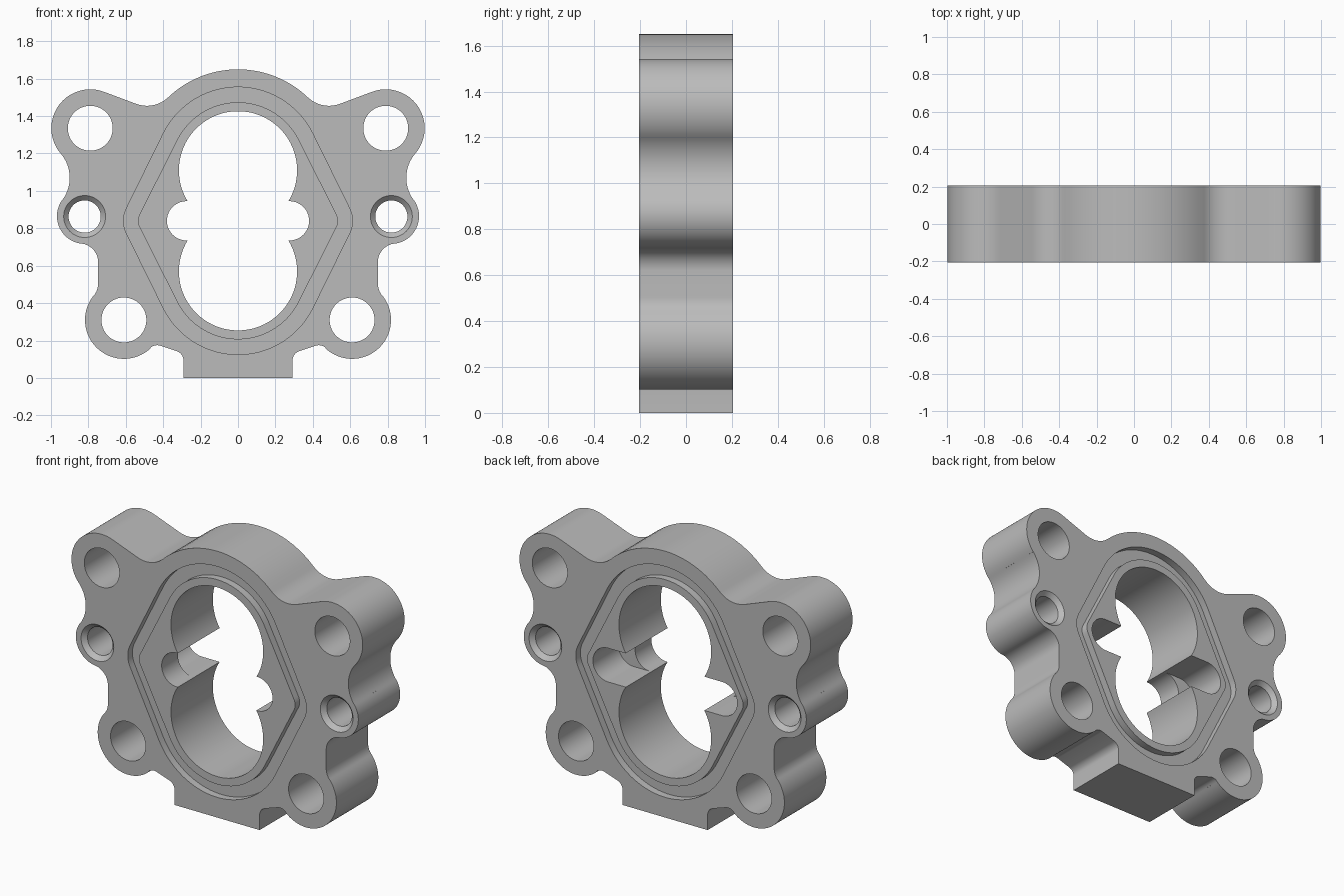
import bpy, bmesh
from math import sin, cos, radians, degrees, acos, atan2, hypot, pi

cube = bpy.data.objects.get("Cube")
if cube:
    bpy.data.objects.remove(cube, do_unlink=True)

HALF = 0.205      # half thickness
MID = 0.84        # height of the bore centre
GAP = 0.27        # bore axes above and below the centre
OUT = HALF + 0.05


def arc(cx, cz, r, a0, a1, step=4):
    n = max(2, int(abs(a1 - a0) / step))
    angles = [radians(a0 + (a1 - a0) * i / n) for i in range(n + 1)]
    return [(cx + r * cos(a), cz + r * sin(a)) for a in angles]


def circle(cx, cz, r):
    return arc(cx, cz, r, 0, 360)[:-1]


def new_object(name, bm):
    bmesh.ops.recalc_face_normals(bm, faces=bm.faces)
    mesh = bpy.data.meshes.new(name)
    bm.to_mesh(mesh)
    bm.free()
    obj = bpy.data.objects.new(name, mesh)
    bpy.context.collection.objects.link(obj)
    return obj


def loft(name, loops, closed=False):
    """Skin equal-length (points, y) loops; cap the ends, or close into a ring."""
    bm = bmesh.new()
    rows = [[bm.verts.new((x, y, z)) for x, z in pts] for pts, y in loops]
    pairs = list(zip(rows, rows[1:]))
    if closed:
        pairs.append((rows[-1], rows[0]))
    else:
        bm.faces.new(rows[0])
        bm.faces.new(rows[-1])
    for a, b in pairs:
        for i in range(len(a)):
            j = (i + 1) % len(a)
            bm.faces.new((a[i], a[j], b[j], b[i]))
    return new_object(name, bm)


def prism(name, pts, y0=-OUT, y1=OUT):
    return loft(name, [(pts, y0), (pts, y1)])


def cut(target, cutter):
    mod = target.modifiers.new("cut", 'BOOLEAN')
    mod.operation = 'DIFFERENCE'
    mod.solver = 'EXACT'
    mod.object = cutter
    bpy.context.view_layer.objects.active = target
    bpy.ops.object.modifier_apply(modifier=mod.name)
    bpy.data.objects.remove(cutter, do_unlink=True)


def capsule(x, r):
    return arc(x, MID, r, -90, 90) + arc(-x, MID, r, 90, 270)


def seal_outline(r_end, x_side, r_side):
    """Belt around two end circles and two side circles."""
    lean = atan2(-GAP, x_side) + acos((r_end - r_side) / hypot(x_side, GAP))
    t = degrees(lean)
    return (arc(x_side, MID, r_side, -t, t) + arc(0, MID + GAP, r_end, t, 180 - t)
            + arc(-x_side, MID, r_side, 180 - t, 180 + t)
            + arc(0, MID - GAP, r_end, 180 + t, 360 - t))


# Body outline: +x half from the crown down to the foot, then mirrored
half = (arc(0, 1.11, 0.54, 90, 46.3)
        + arc(0.487, 1.62, 0.165, 226.3, 291)
        + arc(0.79, 1.335, 0.208, 111, -40.5)
        + arc(1.1, 1.07, 0.2, 139.5, 216.2)
        + arc(0.82, 0.865, 0.148, 36.2, -83)
        + arc(0.848, 0.619, 0.1, 97, 180)
        + arc(0.848, 0.504, 0.1, 180, 219.2)
        + arc(0.61, 0.31, 0.208, 39.2, -133.3)
        + arc(0.432, 0.121, 0.054, 46.7, 110, 8)
        + arc(0.342, 0.095, 0.05, 110, 180, 8)
        + [(0.292, 0)])
outline = half + [(-x, z) for x, z in reversed(half[1:])]
body = prism("pump_body", outline, -HALF, HALF)

# Twin bores joined by a slot, with a longer blind pocket at the back
for side in (-1, 1):
    cut(body, prism("bore_cutter", circle(0, MID + side * GAP, 0.316)))
cut(body, prism("slot_cutter", capsule(0.275, 0.105)))
cut(body, prism("pocket_cutter", capsule(0.39, 0.1045), HALF - 0.25, OUT))

# Bolt holes and chamfered dowel holes
for side in (-1, 1):
    for x, z in ((0.79, 1.335), (0.61, 0.31)):
        cut(body, prism("bolt_cutter", circle(side * x, z, 0.12)))
    x, z = side * 0.82, 0.863
    loops = [(circle(x, z, r), y) for r, y in (
        (0.132, -HALF - 0.02), (0.086, -HALF + 0.026),
        (0.086, HALF - 0.026), (0.132, HALF + 0.02))]
    cut(body, loft("dowel_cutter", loops))

# Seal groove on both faces
outer = seal_outline(0.445, 0.462, 0.15)
inner = seal_outline(0.364, 0.462, 0.073)
for side in (-1, 1):
    # resample both belts equally so that they pair up
    n = 240
    def even(pts):
        c = [(x, z - MID) for x, z in pts]
        out = []
        for i in range(n):
            a = 2 * pi * i / n
            dx, dz = cos(a), sin(a)
            for (x0, z0), (x1, z1) in zip(c, c[1:] + c[:1]):
                s0, s1 = dx * z0 - dz * x0, dx * z1 - dz * x1
                if s0 <= 0 < s1 and dx * (x0 + x1) + dz * (z0 + z1) > 0:
                    f = s0 / (s0 - s1)
                    out.append((x0 + f * (x1 - x0), MID + z0 + f * (z1 - z0)))
                    break
        return out
    o, i = even(outer), even(inner)
    low, high = side * (HALF - 0.045), side * OUT
    cut(body, loft("groove_cutter", [(o, low), (o, high), (i, high), (i, low)], True))

# Bare metal
metal = bpy.data.materials.new("grey_metal")
metal.use_nodes = True
colour = (0.5, 0.5, 0.5, 1)
metal.diffuse_color = colour
metal.node_tree.nodes["Principled BSDF"].inputs["Base Color"].default_value = colour
body.data.materials.clear()
body.data.materials.append(metal)
for poly in body.data.polygons:
    poly.material_index = 0

bpy.ops.object.select_all(action='DESELECT')
body.select_set(True)
bpy.context.view_layer.objects.active = body
bpy.ops.object.shade_smooth_by_angle(angle=radians(30))
